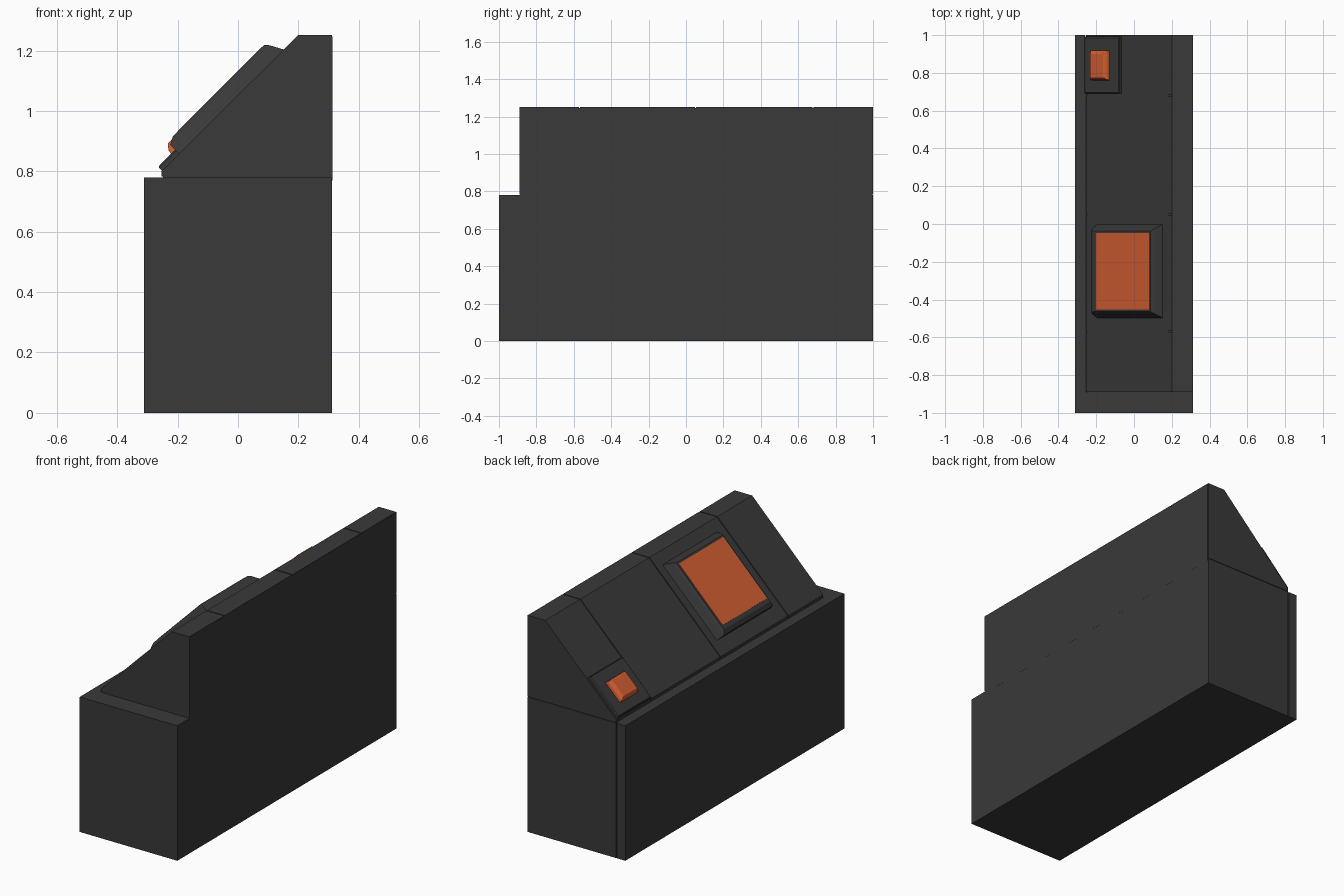
import bpy
import bmesh
from math import sqrt

cube = bpy.data.objects.get("Cube")
if cube:
    bpy.data.objects.remove(cube, do_unlink=True)


def material(name, color):
    m = bpy.data.materials.new(name)
    m.use_nodes = True
    m.diffuse_color = color
    m.node_tree.nodes["Principled BSDF"].inputs["Base Color"].default_value = color
    return m


GREY = material("charcoal", (0.041, 0.041, 0.041, 1))
ORANGE = material("bright orange", (0.65, 0.112, 0.033, 1))


def loft(name, loops, mat, bevel=0):
    """Skin a stack of matching loops and cap both ends."""
    bm = bmesh.new()
    rings = [[bm.verts.new(p) for p in loop] for loop in loops]
    for a, b in zip(rings, rings[1:]):
        for i in range(len(a)):
            j = (i + 1) % len(a)
            bm.faces.new((a[i], a[j], b[j], b[i]))
    bm.faces.new(rings[0])
    bm.faces.new(rings[-1])
    bmesh.ops.recalc_face_normals(bm, faces=bm.faces)
    mesh = bpy.data.meshes.new(name)
    bm.to_mesh(mesh)
    bm.free()
    obj = bpy.data.objects.new(name, mesh)
    bpy.context.collection.objects.link(obj)
    mesh.materials.append(mat)
    if bevel:
        mod = obj.modifiers.new("edge", "BEVEL")
        mod.width = bevel
        mod.segments = 2


def on_slope(s, t, y):
    """Point s up the sloped deck, t above it, at depth y."""
    return (-0.25 + (s - t) / sqrt(2), y, 0.80 + (s + t) / sqrt(2))


def slope_block(name, layers, mat, bevel=0):
    """Stack of rectangles (t, s0, s1, y0, y1) on the deck."""
    loops = [[on_slope(s0, t, y0), on_slope(s1, t, y0),
              on_slope(s1, t, y1), on_slope(s0, t, y1)]
             for t, s0, s1, y0, y1 in layers]
    loft(name, loops, mat, bevel)


# Lower cabinet with a seam between carcass and face panel on its back end
plan = [(-0.312, -1), (0.312, -1), (0.312, 1), (-0.254, 1),
        (-0.254, 0.99), (-0.259, 0.99), (-0.259, 1), (-0.312, 1)]
loft("cabinet", [[(x, y, z) for x, y in plan] for z in (0, 0.78)], GREY)

# Console core, whose tall side closes the seams flush with the cabinet wall
core = [(-0.249, 0.77), (-0.249, 0.798), (0.202, 1.246), (0.3122, 1.246), (0.3122, 0.77)]
loft("console_core", [[(x, y, z) for x, z in core] for y in (-0.888, 0.995)], GREY)

# Four sloped panels separated by narrow seams
shell = [(-0.254, 0.783), (-0.254, 0.80), (0.2, 1.252), (0.312, 1.252), (0.312, 0.783)]
cuts = [-0.89, -0.57, 0.05, 0.68, 1.0]
gap = 0.003
for n, (y0, y1) in enumerate(zip(cuts, cuts[1:])):
    a = y0 + (gap if n > 0 else 0)
    b = y1 - (gap if n < 3 else 0)
    loft(f"console_panel_{n + 1}", [[(x, y, z) for x, z in shell] for y in (a, b)], GREY)

# Screen housing and display
slope_block("screen_housing", [
    (-0.004, 0.08, 0.572, -0.5, 0.0),
    (0.044, 0.08, 0.546, -0.474, -0.026),
    (0.057, 0.105, 0.535, -0.463, -0.037)], GREY)
slope_block("display", [
    (0.055, 0.128, 0.524, -0.453, -0.047),
    (0.059, 0.128, 0.524, -0.453, -0.047)], ORANGE)

# Push button on its mounting plate
slope_block("button_plate", [
    (-0.004, 0.0, 0.262, 0.69, 0.992),
    (0.016, 0.0, 0.262, 0.69, 0.992),
    (0.021, 0.006, 0.257, 0.696, 0.986)], GREY)
slope_block("button", [
    (0.018, 0.06, 0.192, 0.76, 0.92),
    (0.036, 0.064, 0.19, 0.763, 0.917),
    (0.053, 0.077, 0.178, 0.776, 0.904)], ORANGE, 0.003)
